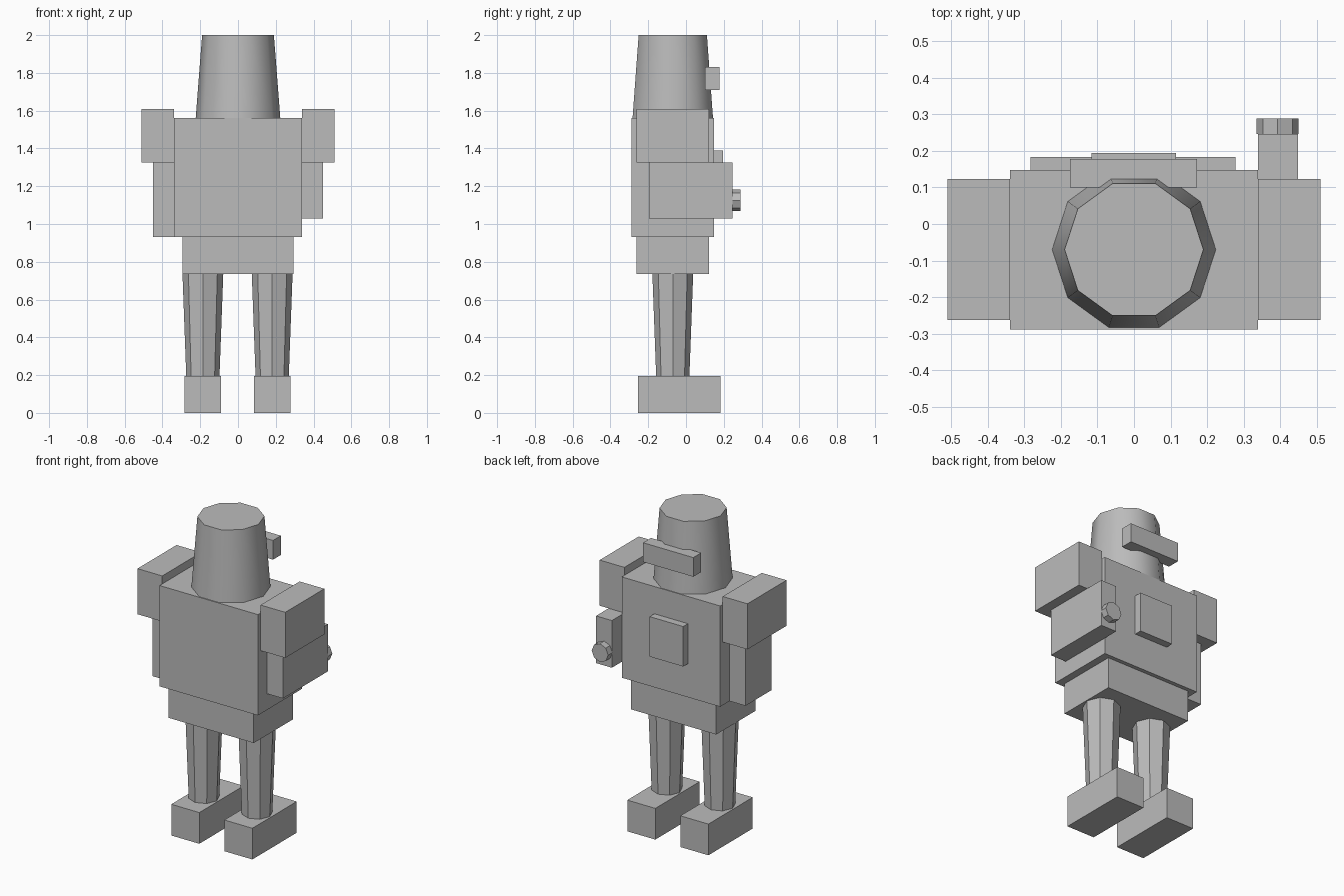
import bpy, math

cube = bpy.data.objects.get("Cube")
if cube:
    bpy.data.objects.remove(cube, do_unlink=True)

grey = bpy.data.materials.new("plain_grey")
grey.use_nodes = True
grey.diffuse_color = (0.5, 0.5, 0.5, 1)
grey.node_tree.nodes["Principled BSDF"].inputs["Base Color"].default_value = (0.5, 0.5, 0.5, 1)


def finish(name):
    obj = bpy.context.object
    obj.name = obj.data.name = name
    obj.data.materials.append(grey)
    return obj


def box(name, x, y, z):
    """Box from its (low, high) range on each axis."""
    centre = [(a + b) / 2 for a, b in (x, y, z)]
    bpy.ops.mesh.primitive_cube_add(size=1, location=centre)
    obj = finish(name)
    obj.scale = [b - a for a, b in (x, y, z)]
    bpy.ops.object.transform_apply(location=False, rotation=False, scale=True)
    return obj


def cone(name, sides, r_low, r_high, depth, centre, tilt=0):
    """Tapered prism with its first corner on +x."""
    bpy.ops.mesh.primitive_cone_add(vertices=sides, radius1=r_low, radius2=r_high,
                                    depth=depth, location=centre)
    obj = finish(name)
    # Turn the corners so that one lies on the x axis
    spin = math.pi / 2
    obj.rotation_euler = (tilt, 0, spin) if not tilt else (tilt, 0, 0)
    if tilt and sides % 4:
        obj.rotation_euler.y = spin
    bpy.ops.object.transform_apply(location=False, rotation=True, scale=False)
    return obj


# Trunk
box("torso", (-0.34, 0.34), (-0.289, 0.148), (0.93, 1.56))
box("pelvis", (-0.295, 0.293), (-0.263, 0.123), (0.735, 0.93))
box("chest_plate", (-0.117, 0.115), (0.148, 0.195), (1.14, 1.39))

# Head with its visor
cone("head", 10, 0.224, 0.19, 0.44, (0, -0.07, 1.78))
bpy.ops.object.shade_smooth_by_angle(angle=math.radians(45))
box("visor", (-0.175, 0.172), (0.10, 0.178), (1.71, 1.83))

# Legs and feet
for side, x in (("right", -0.186), ("left", 0.181)):
    cone(side + "_leg", 8, 0.088, 0.108, 0.54, (x, -0.07, 0.465))
    box(side + "_foot", (x - 0.097, x + 0.097), (-0.255, 0.183), (0, 0.195))

# Shoulders
for side, x in (("right", (-0.511, -0.34)), ("left", (0.34, 0.511))):
    box(side + "_shoulder", x, (-0.263, 0.123), (1.325, 1.61))

# Arms: one hangs down, the other points forward with a muzzle
box("hanging_arm", (-0.45, -0.34), (-0.20, 0.055), (0.93, 1.325))
box("raised_arm", (0.34, 0.449), (-0.197, 0.247), (1.03, 1.325))
cone("muzzle", 8, 0.057, 0.057, 0.042, (0.393, 0.268, 1.125), math.pi / 2)
